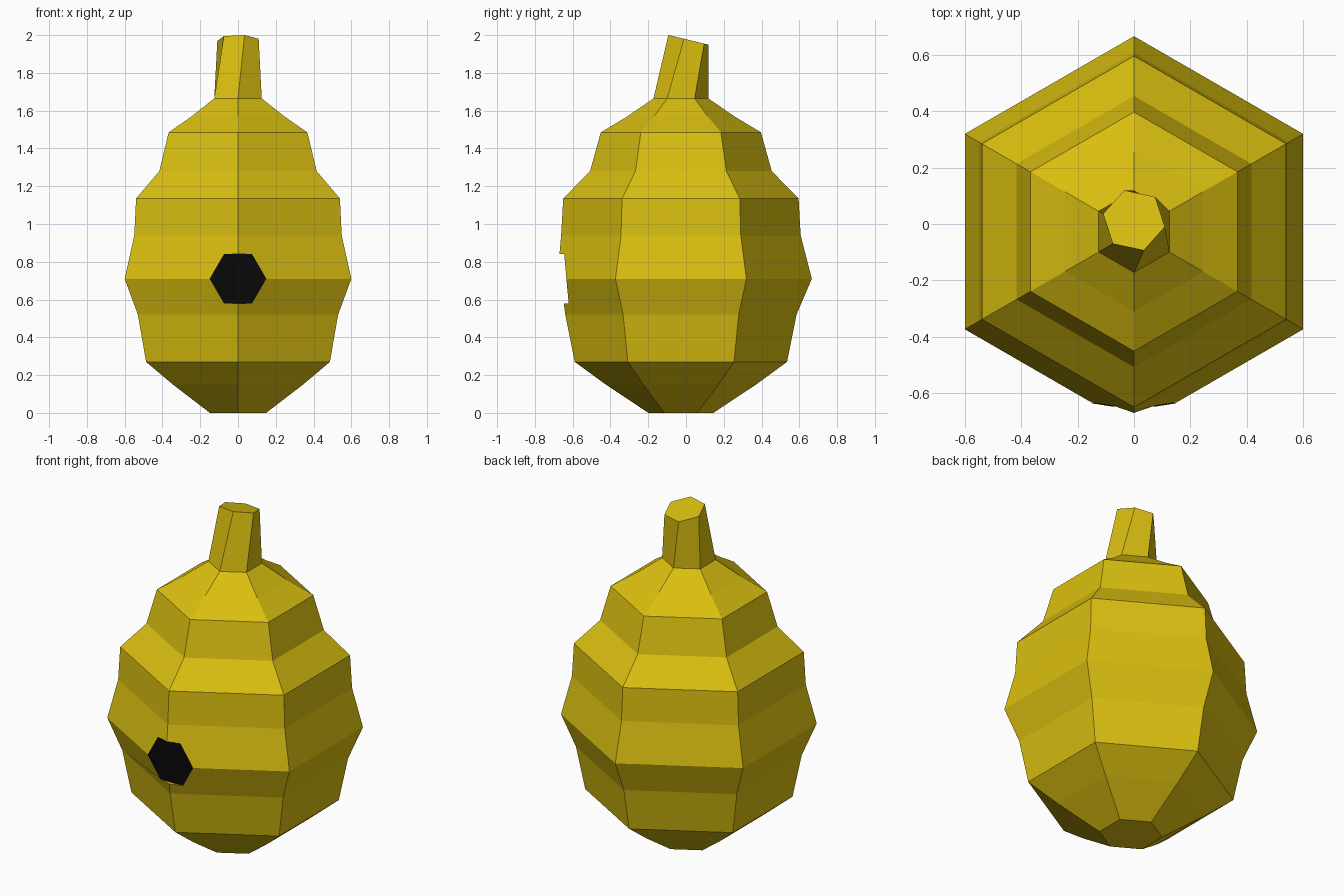
import bpy, bmesh
from math import sin, cos, pi, radians

if "Cube" in bpy.data.objects:
    bpy.data.objects.remove(bpy.data.objects["Cube"])

CY = -0.027  # hive axis in y


def material(name, color):
    m = bpy.data.materials.new(name)
    m.diffuse_color = color
    m.use_nodes = True
    m.node_tree.nodes["Principled BSDF"].inputs["Base Color"].default_value = m.diffuse_color
    return m


def make(name, bm, mat=None):
    bmesh.ops.recalc_face_normals(bm, faces=bm.faces)
    me = bpy.data.meshes.new(name)
    bm.to_mesh(me)
    bm.free()
    ob = bpy.data.objects.new(name, me)
    bpy.context.collection.objects.link(ob)
    if mat:
        me.materials.append(mat)
    return ob


def loft(rings):
    """Skin a list of equal-length point rings and cap both ends."""
    bm = bmesh.new()
    vs = [[bm.verts.new(p) for p in r] for r in rings]
    n = len(vs[0])
    for a, b in zip(vs, vs[1:]):
        for i in range(n):
            j = (i + 1) % n
            bm.faces.new((a[i], a[j], b[j], b[i]))
    bm.faces.new(vs[0])
    bm.faces.new(vs[-1])
    return bm


def hexagon(r, z, cy=CY, twist=0.0, slope=0.0):
    pts = []
    for i in range(6):
        a = -pi / 2 + twist + i * pi / 3
        y = cy + r * sin(a)
        pts.append((r * cos(a), y, z - slope * y))
    return pts


yellow = material("hive_yellow", (0.70, 0.52, 0.005, 1))
black = material("hole_black", (0.003, 0.003, 0.003, 1))

# Ringed body with twisted, slanted stem
profile = [(0.172, 0), (0.398, 0.15), (0.562, 0.27), (0.612, 0.52),
           (0.693, 0.71), (0.634, 0.94), (0.623, 1.135), (0.481, 1.28),
           (0.424, 1.485), (0.283, 1.57), (0.145, 1.665)]
rings = [hexagon(r, z) for r, z in profile]
rings.append(hexagon(0.112, 1.978, cy=0.013, twist=radians(18), slope=0.24))
hive = make("hive_body", loft(rings), yellow)


# Entrance hole: hexagon facing forward with a slightly tilted floor
def hole_ring(floor_offset=None):
    pts = []
    for i in range(6):
        x, z = 0.15 * cos(i * pi / 3), 0.71 + 0.15 * sin(i * pi / 3)
        y = -1.0 if floor_offset is None else -0.636 - 0.09 * (z - 0.71) + floor_offset
        pts.append((x, y, z))
    return pts


cutter = make("hole_cutter", loft([hole_ring(), hole_ring(0.003)]), yellow)
cutter.hide_render = True
mod = hive.modifiers.new("entrance", 'BOOLEAN')
mod.object = cutter
mod.operation = 'DIFFERENCE'
mod.solver = 'EXACT'
bpy.context.view_layer.objects.active = hive
bpy.ops.object.modifier_apply(modifier=mod.name)
bpy.data.objects.remove(cutter, do_unlink=True)

# Soften the front ridge where it meets the hole
for v in hive.data.vertices:
    if abs(v.co.x) < 0.005 and 0.57 < v.co.z < 0.85 and v.co.y < -0.655:
        v.co.y = -0.67 if v.co.z > 0.71 else -0.647

# Black entrance panel
bm = bmesh.new()
bm.faces.new([bm.verts.new(p) for p in hole_ring(0.0)])
panel = make("entrance_hole", bm, black)
if panel.data.polygons[0].normal.y > 0:
    panel.data.flip_normals()
